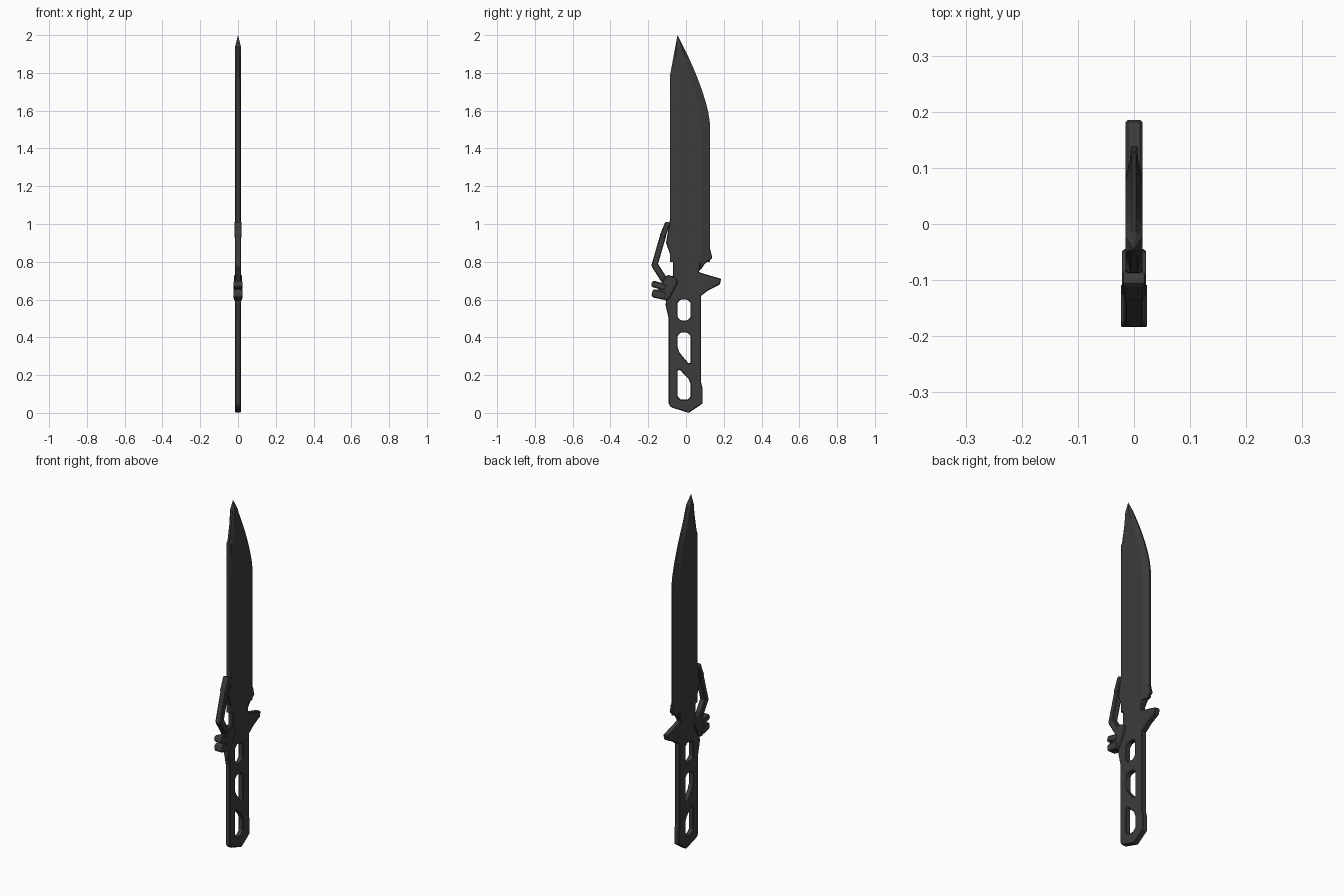
import bpy
import bmesh
from mathutils import Vector

cube = bpy.data.objects.get("Cube")
if cube:
    bpy.data.objects.remove(cube, do_unlink=True)

# One dark steel colour for everything
shade = 0.045
steel = bpy.data.materials.new("dark_steel")
steel.use_nodes = True
steel.diffuse_color = (shade, shade, shade, 1)
steel.node_tree.nodes["Principled BSDF"].inputs["Base Color"].default_value = steel.diffuse_color

thickness = 0.015
chamfer = 0.004


def finish(name, bm):
    bmesh.ops.recalc_face_normals(bm, faces=bm.faces[:])
    mesh = bpy.data.meshes.new(name)
    bm.to_mesh(mesh)
    bm.free()
    mesh.materials.append(steel)
    part = bpy.data.objects.new(name, mesh)
    bpy.context.collection.objects.link(part)
    return part


def cut_corners(points, size):
    """Replace every corner of a closed outline with a short diagonal."""
    corners = [Vector(point) for point in points]
    result = []
    for index, corner in enumerate(corners):
        following = corners[(index + 1) % len(corners)]
        for neighbour in (corners[index - 1], following):
            result.append(corner + (neighbour - corner).normalized() * size)
    return result


def plate(name, outline, half=thickness, holes=()):
    """Chamfered plate facing sideways, with optional openings."""
    bm = bmesh.new()
    edges = []
    for loop in (outline, *holes):
        verts = [bm.verts.new((-half, y, z)) for y, z in loop]
        for index, vert in enumerate(verts):
            edges.append(bm.edges.new((verts[index - 1], vert)))
    bmesh.ops.triangle_fill(bm, edges=edges, use_beauty=True, normal=Vector((1, 0, 0)))
    extruded = bmesh.ops.extrude_face_region(bm, geom=bm.faces[:])
    moved = [item for item in extruded["geom"] if isinstance(item, bmesh.types.BMVert)]
    bmesh.ops.translate(bm, verts=moved, vec=(2 * half, 0, 0))
    part = finish(name, bm)
    bevel = part.modifiers.new("chamfer", "BEVEL")
    bevel.width = chamfer
    bevel.segments = 1
    bevel.limit_method = "ANGLE"
    bevel.angle_limit = 0.6
    bevel.use_clamp_overlap = False


def slot(bottom_left, bottom_right, top_left, top_right):
    """Opening between the two handle rails, from the heights of its corners."""
    back, front = -0.044, 0.024
    corners = [(back, bottom_left), (front, bottom_right), (front, top_right), (back, top_left)]
    return cut_corners(corners, chamfer * 4)


# Blade: straight, then a curved belly and a clipped spine that meet at the tip
base, belly, clip, tip = 0.8, 1.53, 1.78, 2.0
tip_y = -0.045
spine_y = -0.086
edge_y = 0.127
bm = bmesh.new()
rings = []
belly_steps = 8
heights = [base] + [belly + (tip - belly) * step / belly_steps for step in range(belly_steps)]
for z in sorted(heights + [clip]):
    curve = max(0, (z - belly) / (tip - belly))
    clipped = max(0, (z - clip) / (tip - clip))
    spine = spine_y + (tip_y - spine_y) * clipped
    edge = edge_y + (tip_y - edge_y) * curve ** 1.45
    swedge = (edge - spine) * (0.03 if z < clip else 0.15)
    grind = (edge - spine) * 0.2
    back = thickness * (0.75 if z < clip else 0.4)
    side = [(back, spine), (thickness, spine + swedge), (thickness, edge - grind), (chamfer, edge)]
    ring = side + [(-x, y) for x, y in reversed(side)]
    rings.append([bm.verts.new((x, y, z)) for x, y in ring])
for low, high in zip(rings, rings[1:]):
    for index in range(len(low)):
        bm.faces.new((low[index - 1], low[index], high[index], high[index - 1]))
bm.faces.new(rings[0])
point = bm.verts.new((0, tip_y, tip))
for index, vert in enumerate(rings[-1]):
    bm.faces.new((rings[-1][index - 1], vert, point))
finish("blade", bm)

# Blade root: swells behind the spine and flares into a small thin heel
plate("blade_root", [(-0.07, 0.7), (-0.07, 0.8), (-0.106, 0.9), (-0.08, 1.05),
                     (0.07, 1), (0.08, 0.8), (0.06, 0.7)])
plate("blade_heel", [(0.05, 0.75), (0.08, 0.76), (0.1, 0.79), (0.14, 0.82),
                     (edge_y, 0.87), (0.05, 0.87)], thickness / 2)

# Skeleton handle with a flared pommel and three openings
plate("handle", [(-0.08, 0.03), (0.015, 0), (0.088, 0.05), (0.088, 0.13), (0.08, 0.16),
                 (0.08, 0.65), (-0.1, 0.65), (-0.108, 0.57), (-0.092, 0.5), (-0.092, 0.05)],
      holes=[slot(0.49, 0.49, 0.6, 0.6),
             slot(0.33, 0.25, 0.425, 0.425),
             slot(0.07, 0.07, 0.24, 0.17)])

# Guard: crosspiece with a horn pointing to the edge side
plate("guard", [(-0.1, 0.63), (0.08, 0.62), (0.12, 0.65), (0.18, 0.68), (0.186, 0.71),
                (0.1, 0.735), (0.05, 0.752), (-0.1, 0.72)])

# Hook: clip on the spine, bent arm of two bars, and a clamp on the guard


def bar(name, start, end, width, half):
    """Straight bar with cut corners between two points."""
    start, end = Vector(start), Vector(end)
    side = (end - start).orthogonal().normalized() * width / 2
    corners = [start + side, end + side, end - side, start - side]
    plate(name, cut_corners(corners, width / 5), half)


arm = thickness + 0.002
jaw = thickness + 0.008
elbow = (-0.165, 0.775)
bar("spine_clip", (-0.094, 1.01), (-0.127, 0.93), 0.03, arm + 0.002)
bar("hook_arm", (-0.115, 0.96), (-0.17, 0.77), 0.032, arm)
bar("hook_foot", (-0.17, 0.79), (-0.11, 0.695), 0.036, arm)
bar("clamp_block", (-0.13, 0.605), (-0.07, 0.72), 0.075, jaw - 0.002)
bar("clamp_upper_jaw", (-0.182, 0.685), (-0.11, 0.665), 0.035, jaw)
bar("clamp_lower_jaw", (-0.18, 0.635), (-0.11, 0.62), 0.045, jaw)
